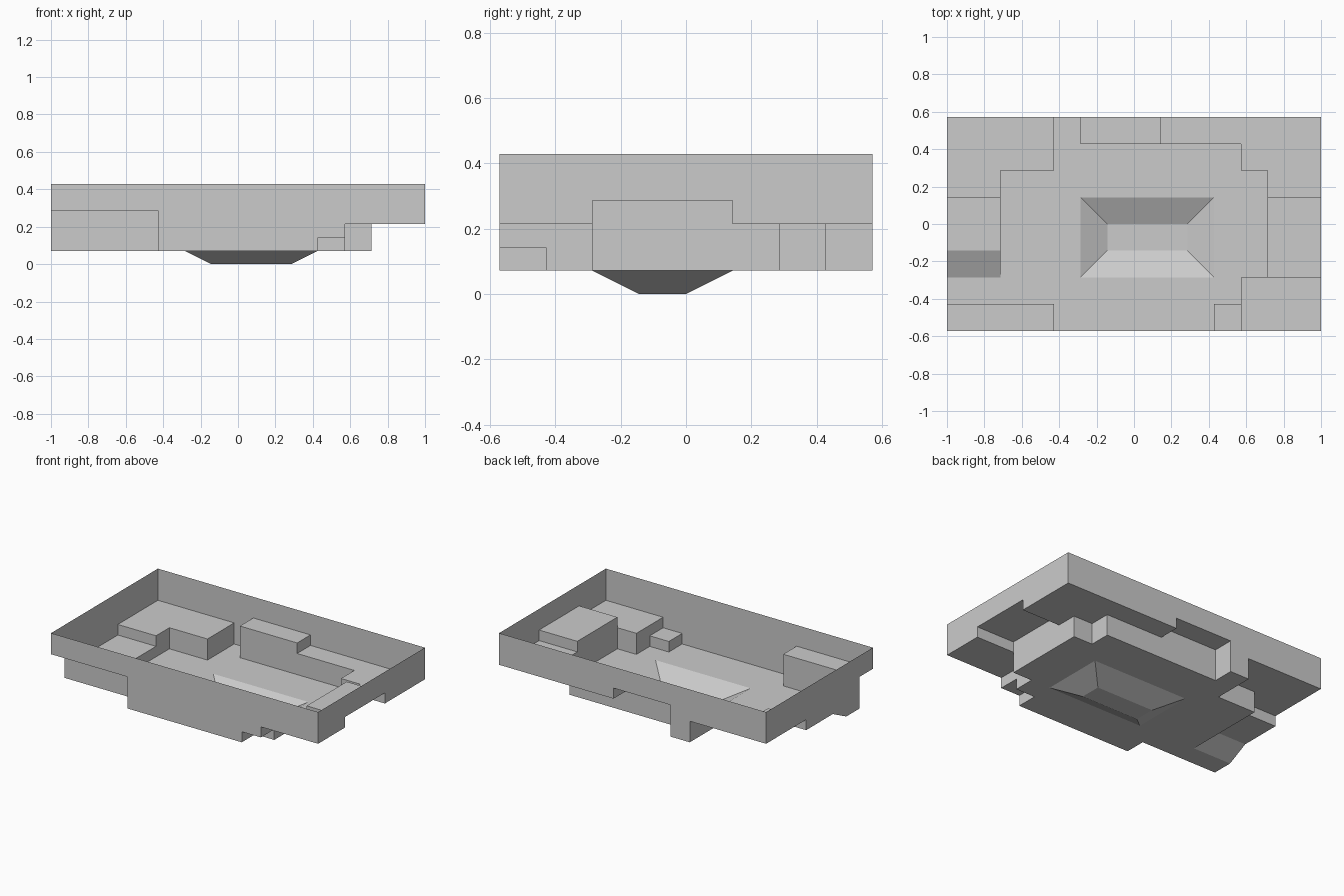
import bpy
import bmesh

cube = bpy.data.objects.get("Cube")
if cube:
    bpy.data.objects.remove(cube)

CELL = 1 / 7        # plan grid size
STEP = CELL / 2     # height of one terrace step
NX, NY = 14, 8
FLOOR, RIM = 1, 6

stone = bpy.data.materials.new("plain grey")
stone.use_nodes = True
grey = (0.6, 0.6, 0.6, 1)
stone.diffuse_color = grey
stone.node_tree.nodes["Principled BSDF"].inputs["Base Color"].default_value = grey


def point(i, j, level):
    return ((i - NX / 2) * CELL, (j - NY / 2) * CELL, level * STEP)


def make_sheet(name, faces):
    """Join faces given as grid points into one welded flat-shaded object."""
    bm = bmesh.new()
    for face in faces:
        bm.faces.new([bm.verts.new(point(*p)) for p in dict.fromkeys(face)])
    bmesh.ops.remove_doubles(bm, verts=bm.verts, dist=0.0001)
    mesh = bpy.data.meshes.new(name)
    bm.to_mesh(mesh)
    bm.free()
    mesh.materials.append(stone)
    obj = bpy.data.objects.new(name, mesh)
    bpy.context.collection.objects.link(obj)


# Raised ledges: first column, first row, end column, end row, level
ledges = [
    (0, 0, 4, 1, 4),      # front right-hand ledge
    (10, 0, 11, 1, 2),    # low front step
    (11, 0, 14, 2, 3),    # front corner ledge
    (12, 2, 14, 5, 4),    # side block
    (12, 5, 14, 6, 3),    # back corner ledges
    (11, 6, 14, 8, 3),
    (8, 7, 11, 8, 3),     # back strip
    (5, 7, 8, 8, 4),      # back block
    (0, 6, 4, 8, 3),      # far corner platform
    (0, 5, 2, 6, 3),
    (0, 3, 2, 5, 2),      # landing above the ramp
]
levels = {(i, j): FLOOR for i in range(NX) for j in range(NY)}
for i0, j0, i1, j1, level in ledges:
    for i in range(i0, i1):
        for j in range(j0, j1):
            levels[i, j] = level


def corner_level(cell, corner):
    """Level of a cell at one corner; the ramp rises one step towards the back."""
    if cell not in levels:
        return RIM
    if cell in ((0, 2), (1, 2)):
        return FLOOR + corner[1] - cell[1]
    return levels[cell]


# Terraces with risers between them, and the outer wall up to the rim
terraces, outer_wall = [], []
for (i, j) in levels:
    cell = (i, j)
    corners = [(i, j), (i + 1, j), (i + 1, j + 1), (i, j + 1)]
    if not (5 <= i < 10 and 2 <= j < 5):
        terraces.append([(*c, corner_level(cell, c)) for c in corners])
    neighbours = [(i, j - 1), (i + 1, j), (i, j + 1), (i - 1, j)]
    for k, other in enumerate(neighbours):
        outside = other not in levels
        if not outside and k not in (1, 2):
            continue
        p, q = corners[k], corners[(k + 1) % 4]
        wall = [(*q, corner_level(cell, q)), (*p, corner_level(cell, p)),
                (*p, corner_level(other, p)), (*q, corner_level(other, q))]
        if len(set(wall)) > 2:
            (outer_wall if outside else terraces).append(wall)

make_sheet("terraced_floor", terraces)
make_sheet("outer_wall", outer_wall)

# Sunken pit with sloping sides
top = [(5, 2, 1), (10, 2, 1), (10, 5, 1), (5, 5, 1)]
base = [(6, 3, 0), (9, 3, 0), (9, 4, 0), (6, 4, 0)]
slopes = [[top[k], top[(k + 1) % 4], base[(k + 1) % 4], base[k]] for k in range(4)]
make_sheet("sunken_pit", slopes + [base])
